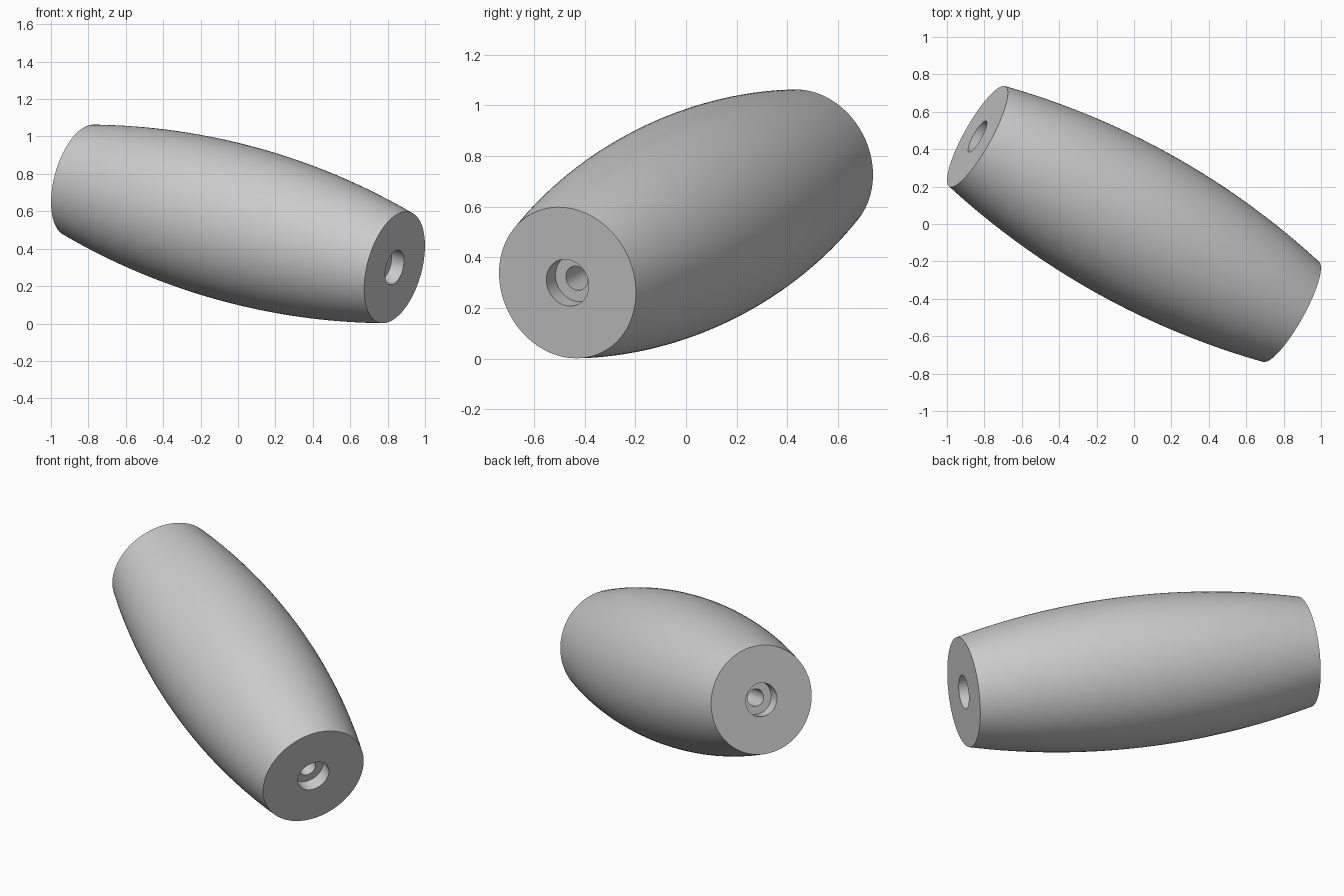
import bpy, bmesh, math
from mathutils import Vector

if "Cube" in bpy.data.objects:
    bpy.data.objects.remove(bpy.data.objects["Cube"])

SIDES, STEPS = 96, 32
END_R, MID_R = 0.307, 0.42            # outer radii
RECESS_R, RECESS_DEPTH, BORE_R = 0.095, 0.077, 0.049
END = Vector((0.837, -0.468, -0.2325))  # from the centre to one end
HALF = END.length
CENTRE = Vector((0, 0, 0.5325))

# Plain grey material
grey = bpy.data.materials.new("grey")
grey.use_nodes = True
colour = (0.6, 0.6, 0.6, 1)
grey.diffuse_color = colour
grey.node_tree.nodes["Principled BSDF"].inputs["Base Color"].default_value = colour

# Closed profile (radius, height): bulging arc outside, stepped bore inside
sag = MID_R - END_R
arc_r = (HALF ** 2 + sag ** 2) / (2 * sag)
profile = []
for i in range(STEPS + 1):
    h = HALF * (2 * i / STEPS - 1)
    profile.append((MID_R - arc_r + math.sqrt(arc_r ** 2 - h ** 2), h))
floor = HALF - RECESS_DEPTH
profile += [(RECESS_R, HALF), (RECESS_R, floor), (BORE_R, floor),
            (BORE_R, -floor), (RECESS_R, -floor), (RECESS_R, -HALF)]

# Revolve the profile about its axis
bm = bmesh.new()
verts = [bm.verts.new((r, 0, h)) for r, h in profile]
edges = [bm.edges.new((v, verts[(i + 1) % len(verts)])) for i, v in enumerate(verts)]
bmesh.ops.spin(bm, geom=verts + edges, cent=(0, 0, 0), axis=(0, 0, 1),
               angle=math.tau, steps=SIDES)
bmesh.ops.remove_doubles(bm, verts=bm.verts, dist=0.0001)
bmesh.ops.recalc_face_normals(bm, faces=bm.faces)
mesh = bpy.data.meshes.new("barrel_grip")
bm.to_mesh(mesh)
bm.free()
mesh.materials.append(grey)

# Tilt the barrel onto its slanted axis
grip = bpy.data.objects.new("barrel_grip", mesh)
bpy.context.collection.objects.link(grip)
grip.rotation_euler = END.to_track_quat('Z', 'Y').to_euler()
grip.location = CENTRE

bpy.ops.object.select_all(action='DESELECT')
grip.select_set(True)
bpy.context.view_layer.objects.active = grip
bpy.ops.object.shade_smooth_by_angle(angle=math.radians(30))
